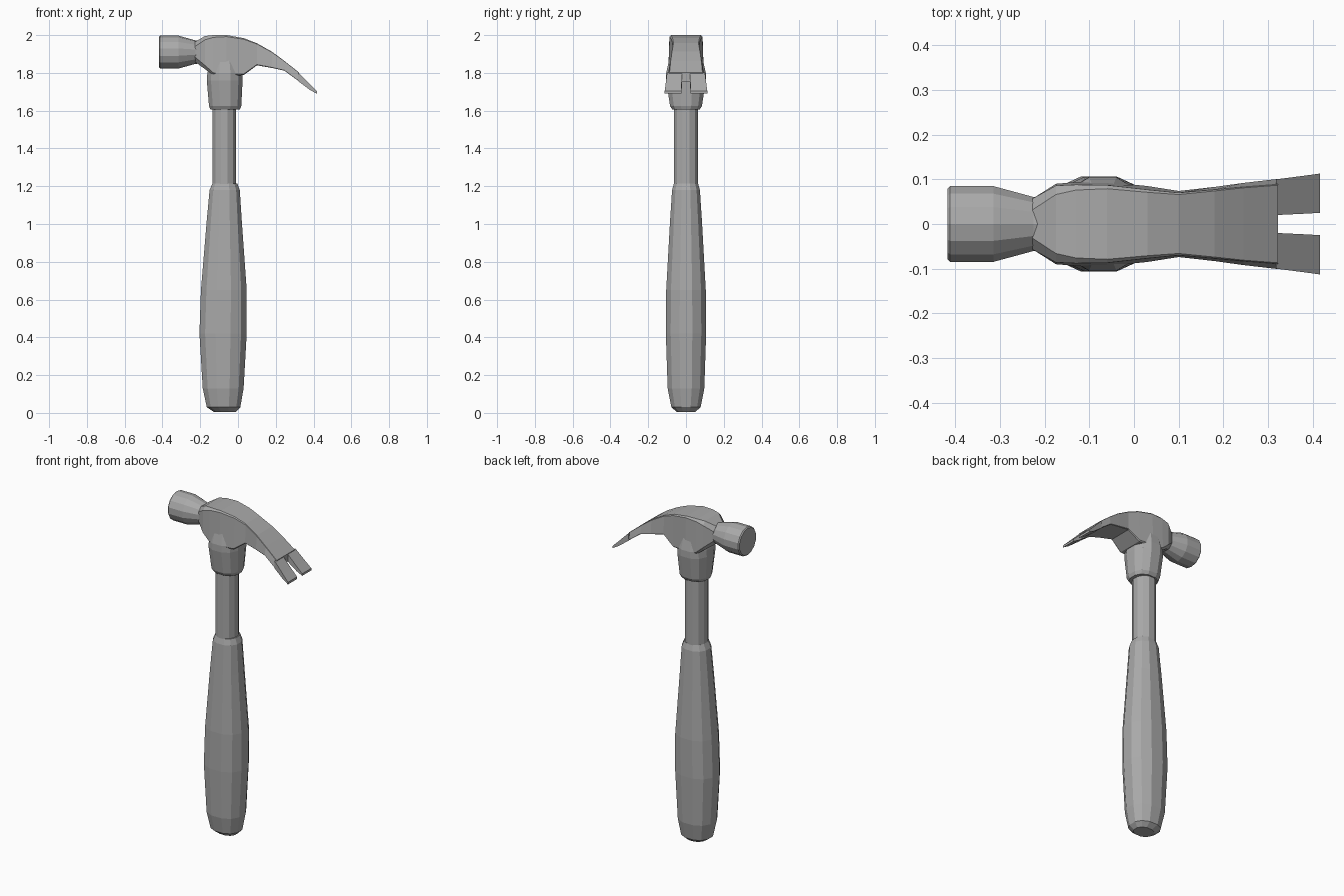
import bpy, bmesh
from math import sin, cos, tau, copysign

if "Cube" in bpy.data.objects:
    bpy.data.objects.remove(bpy.data.objects["Cube"])

grey = bpy.data.materials.new("plain grey")
grey.use_nodes = True
grey.diffuse_color = (0.4, 0.4, 0.4, 1)
grey.node_tree.nodes["Principled BSDF"].inputs["Base Color"].default_value = (0.4, 0.4, 0.4, 1)


def loft(name, rings):
    """Skin a row of equal-length point rings and cap both ends."""
    bm = bmesh.new()
    loops = [[bm.verts.new(p) for p in ring] for ring in rings]
    n = len(loops[0])
    for a, b in zip(loops, loops[1:]):
        for i in range(n):
            j = (i + 1) % n
            bm.faces.new((a[i], a[j], b[j], b[i]))
    bm.faces.new(loops[0])
    bm.faces.new(loops[-1])
    bmesh.ops.recalc_face_normals(bm, faces=bm.faces[:])
    mesh = bpy.data.meshes.new(name)
    bm.to_mesh(mesh)
    bm.free()
    mesh.materials.append(grey)
    obj = bpy.data.objects.new(name, mesh)
    bpy.context.collection.objects.link(obj)
    return obj


def oval(n, power=1.0):
    """Unit oval; a power below one makes it squarer."""
    turn = [tau * (i + 0.5) / n for i in range(n)]
    soft = lambda v: copysign(abs(v) ** power, v)
    return [(soft(cos(t)), soft(sin(t))) for t in turn]


def upright(name, sections, n, power=1.0):
    """Sections along z: height, left x, right x, half depth."""
    loft(name, [[((x0 + x1) / 2 + u * (x1 - x0) / 2, v * d, z) for u, v in oval(n, power)]
                for z, x0, x1, d in sections])


# Handle: swelling grip, bare shaft and socket under the head
upright("grip", [(0.005, -0.13, -0.01, 0.05), (0.03, -0.168, 0.015, 0.08),
                 (0.13, -0.19, 0.033, 0.1), (0.42, -0.208, 0.05, 0.11),
                 (0.65, -0.2, 0.05, 0.108), (1.0, -0.17, 0.024, 0.088),
                 (1.18, -0.153, 0.012, 0.076), (1.215, -0.137, -0.002, 0.066)], 12, 0.88)
upright("shaft", [(1.18, -0.137, -0.008, 0.067), (1.64, -0.137, -0.008, 0.067)], 12, 0.95)
upright("socket", [(1.605, -0.148, 0.012, 0.074), (1.625, -0.156, 0.02, 0.087),
                   (1.76, -0.168, 0.027, 0.108), (1.8, -0.165, 0.025, 0.108),
                   (1.9, -0.14, 0.0, 0.085)], 12, 0.85)

# Striking face: a turned drum tapering into the neck
loft("striker", [[(x, r * u, 1.91 + r * v) for u, v in oval(14)]
                 for x, r in [(-0.418, 0.081), (-0.412, 0.087), (-0.315, 0.087),
                              (-0.225, 0.062), (-0.19, 0.06)]])


def block(x, top, bottom, half_top, half_bottom, cut):
    """Cross-section of the head with its upper and lower corners cut off."""
    half = [(half_top - cut, top), (half_top, top - cut),
            (half_bottom, bottom + cut), (half_bottom - cut, bottom)]
    return [(x, y, z) for y, z in half] + [(x, -y, z) for y, z in reversed(half)]


# Head: body sweeping down into the claw
loft("head", [block(*s) for s in [
    (-0.227, 1.965, 1.858, 0.057, 0.057, 0.025), (-0.175, 1.995, 1.82, 0.086, 0.09, 0.02),
    (-0.13, 2.0, 1.788, 0.088, 0.094, 0.012), (-0.06, 2.0, 1.785, 0.087, 0.094, 0.008),
    (0.03, 1.984, 1.788, 0.077, 0.085, 0.006), (0.1, 1.957, 1.84, 0.07, 0.074, 0.004),
    (0.18, 1.912, 1.826, 0.077, 0.083, 0.003), (0.245, 1.864, 1.812, 0.083, 0.092, 0.002),
    (0.323, 1.802, 1.755, 0.089, 0.101, 0.002)]])

# Claw: two flaring prongs with a slot between them
for side, name in ((1, "left_prong"), (-1, "right_prong")):
    sections = [(0.318, 1.803, 1.757, 0.02, 0.1), (0.38, 1.74, 1.71, 0.023, 0.108),
                (0.417, 1.703, 1.69, 0.025, 0.113)]
    loft(name, [[(x, side * inner, top), (x, side * outer, top),
                 (x, side * outer, low), (x, side * inner, low)]
                for x, top, low, inner, outer in sections])
